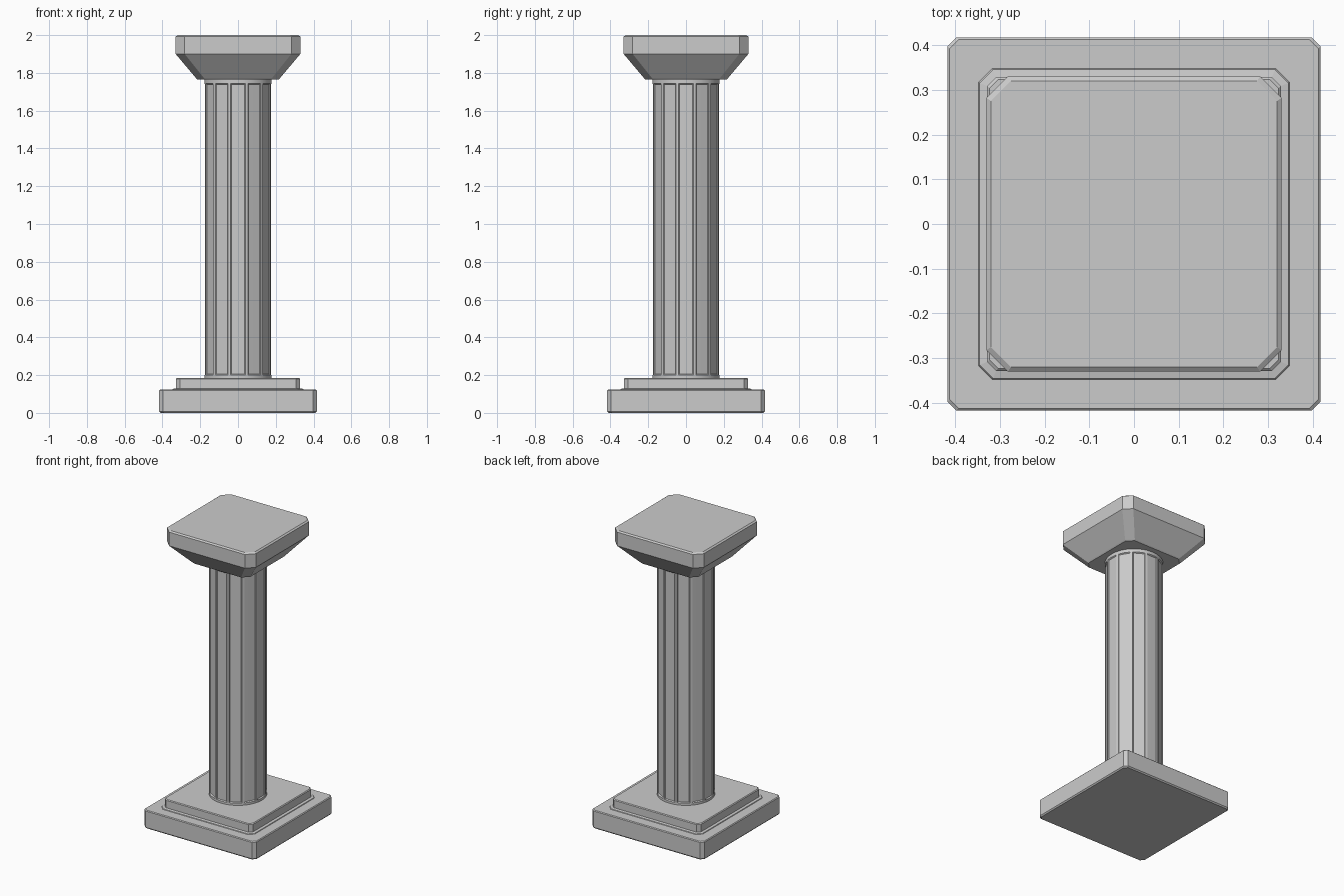
import bpy, bmesh
from math import sin, cos, pi, radians

if "Cube" in bpy.data.objects:
    bpy.data.objects.remove(bpy.data.objects["Cube"])


def loft(name, rings, smooth=None):
    """Skin a stack of equal-length point rings and cap both ends."""
    bm = bmesh.new()
    loops = [[bm.verts.new(p) for p in ring] for ring in rings]
    n = len(loops[0])
    for a, b in zip(loops, loops[1:]):
        for i in range(n):
            j = (i + 1) % n
            bm.faces.new((a[i], a[j], b[j], b[i]))
    bm.faces.new(loops[0][::-1])
    bm.faces.new(loops[-1])
    me = bpy.data.meshes.new(name)
    bm.to_mesh(me)
    bm.free()
    ob = bpy.data.objects.new(name, me)
    bpy.context.collection.objects.link(ob)
    if smooth:
        bpy.context.view_layer.objects.active = ob
        ob.select_set(True)
        bpy.ops.object.shade_smooth_by_angle(angle=radians(smooth))
        ob.select_set(False)
    return ob


def square(h, c, z):
    """Square ring of half-width h with corners cut by c."""
    k = h - c
    return [(x, y, z) for x, y in ((-k, -h), (k, -h), (h, -k), (h, k),
                                   (k, h), (-k, h), (-h, k), (-h, -k))]


FLUTES = 12
# angle in degrees from flute centre, share of full flute depth
SECTION = ((-15, 0), (-12.5, 0), (-11.5, .6), (-6, .9), (0, 1),
           (6, .9), (11.5, .6), (12.5, 0))


def shaft_ring(r, depth, z):
    ring = []
    for k in range(FLUTES):
        for deg, d in SECTION:
            a = radians(deg) + 2 * pi * k / FLUTES
            ring.append(((r - depth * d) * cos(a), (r - depth * d) * sin(a), z))
    return ring


# stepped base
loft("plinth", [square(.41, .02, 0), square(.417, .02, .008),
                square(.417, .02, .118), square(.412, .02, .123)])
loft("base_step", [square(.348, .03, .121), square(.345, .03, .127),
                   square(.328, .02, .130), square(.328, .02, .18),
                   square(.323, .02, .185)])

# fluted shaft with plain end bands
R, D = .178, .008
loft("shaft", [shaft_ring(R, 0, .18), shaft_ring(R, 0, .2), shaft_ring(R, D, .205),
               shaft_ring(R, D, 1.738), shaft_ring(R, 0, 1.743),
               shaft_ring(R, 0, 1.775)], 25)

# flared capital
loft("capital", [square(.215, .04, 1.765), square(.222, .042, 1.772),
                 square(.33, .048, 1.9), square(.33, .048, 1.992),
                 square(.32, .045, 2.0)])
